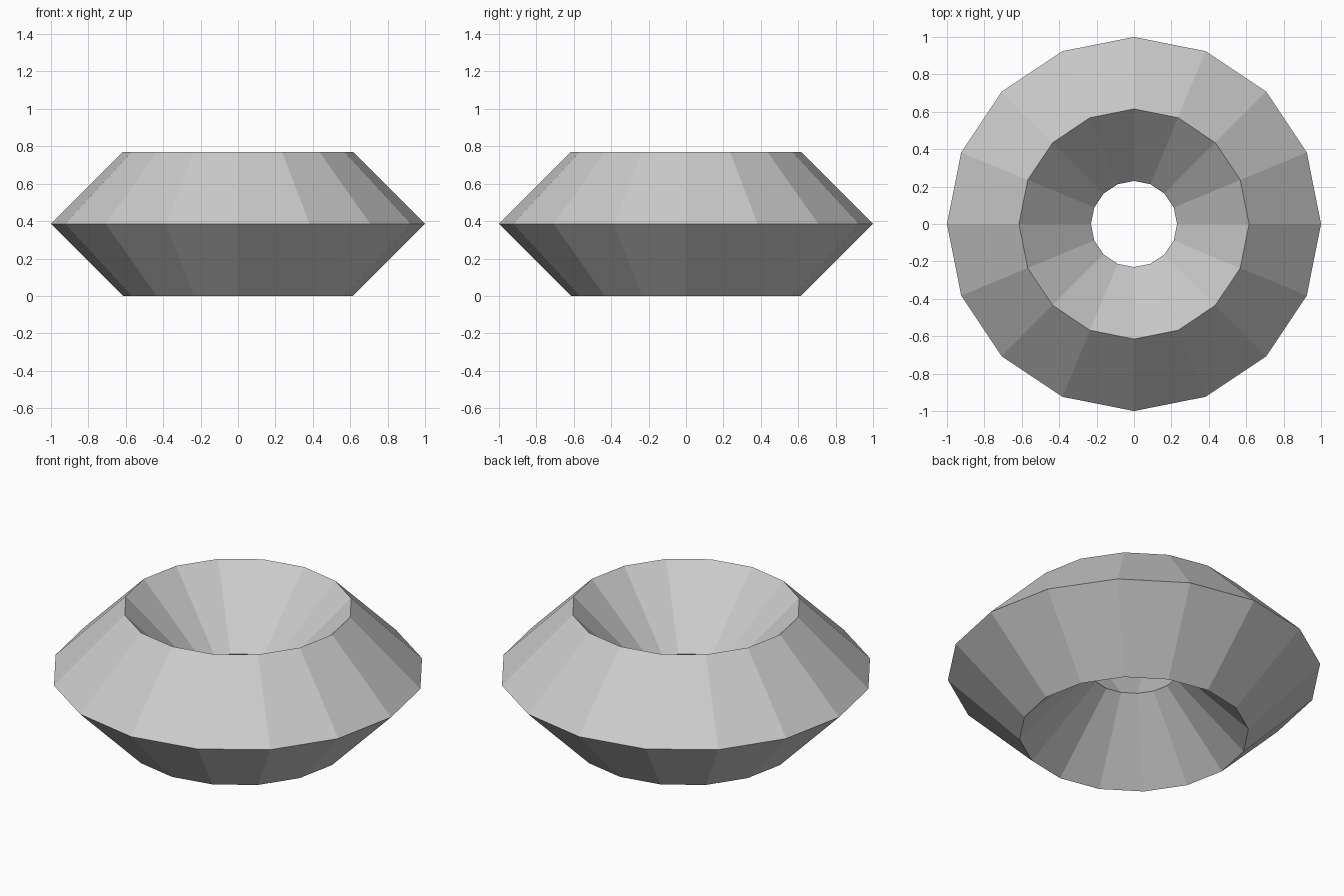
import bpy

# Remove the default cube
cube = bpy.data.objects.get("Cube")
if cube:
    bpy.data.objects.remove(cube, do_unlink=True)

MAJOR, MINOR = 0.615, 0.385

# Plain grey material
grey = bpy.data.materials.new("light_grey")
grey.use_nodes = True
colour = (0.6, 0.6, 0.6, 1.0)
grey.diffuse_color = colour
grey.node_tree.nodes["Principled BSDF"].inputs["Base Color"].default_value = colour

# Faceted ring with a diamond cross-section
bpy.ops.mesh.primitive_torus_add(
    major_segments=16, minor_segments=4,
    major_radius=MAJOR, minor_radius=MINOR,
    location=(0, 0, MINOR))
ring = bpy.context.object
ring.name = "faceted_ring"
ring.data.materials.append(grey)
bpy.ops.object.shade_flat()
